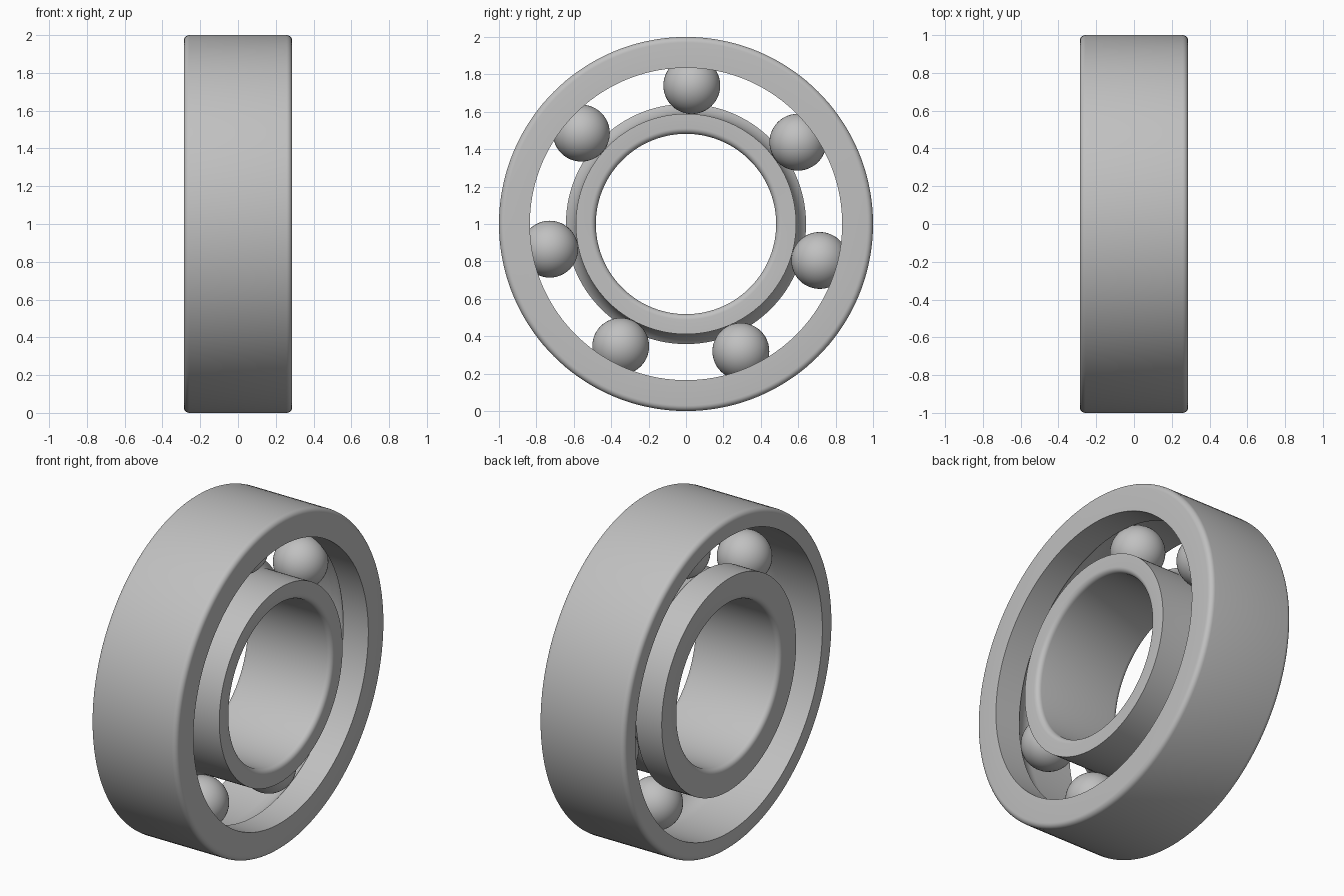
import bpy, bmesh
from math import sin, cos, pi, radians, asin
from mathutils import Vector, Matrix

cube = bpy.data.objects.get("Cube")
if cube:
    bpy.data.objects.remove(cube, do_unlink=True)

HALF = 0.287          # half width of both rings
FILLET = 0.03         # rounded outer rim and bore edges
BALL_R = 0.152
PITCH = 0.741         # radius of the circle of ball centres
BALLS = 7
SEGMENTS = 144

steel = bpy.data.materials.new("grey steel")
steel.use_nodes = True
grey = (0.53, 0.53, 0.53, 1)
steel.diffuse_color = grey
steel.node_tree.nodes["Principled BSDF"].inputs["Base Color"].default_value = grey


def add_object(name, mesh):
    obj = bpy.data.objects.new(name, mesh)
    bpy.context.collection.objects.link(obj)
    return obj


def fillet(sx, sr, radius):
    """Rounded corner at x = sx * HALF; sr is +1 for a rim, -1 for a bore."""
    cx, cr = sx * (HALF - FILLET), radius - sr * FILLET
    steps = [i / 6 * pi / 2 for i in range(7)]
    return [(cx + sx * FILLET * sin(a), cr + sr * FILLET * cos(a)) for a in steps]


def groove(side, sr, shoulder):
    """Race arc from the ball's middle plane out to a shoulder radius."""
    end = pi / 2 - asin(abs(shoulder - PITCH) / BALL_R)
    steps = [i / 10 * end for i in range(11)]
    return [(side * BALL_R * sin(a), PITCH + sr * BALL_R * cos(a)) for a in steps]


def lathe(name, profile):
    """Revolve a closed (x, radius) profile about the x axis through z = 1."""
    bm = bmesh.new()
    verts = [bm.verts.new((x, 0, r)) for x, r in profile]
    edges = [bm.edges.new((verts[i - 1], verts[i])) for i in range(len(verts))]
    bmesh.ops.spin(bm, geom=verts + edges, cent=(0, 0, 0), axis=(1, 0, 0),
                   angle=2 * pi, steps=SEGMENTS, use_duplicate=False)
    bmesh.ops.remove_doubles(bm, verts=bm.verts, dist=0.0005)
    bmesh.ops.recalc_face_normals(bm, faces=bm.faces)
    bmesh.ops.translate(bm, verts=bm.verts, vec=(0, 0, 1))
    mesh = bpy.data.meshes.new(name)
    bm.to_mesh(mesh)
    bm.free()
    mesh.materials.append(steel)
    return add_object(name, mesh)


# Outer ring: shoulder on the +x side, open on the -x side
outer = (fillet(-1, 1, 1.0)[::-1] + fillet(1, 1, 1.0)
         + [(HALF, 0.835)] + groove(1, 1, 0.835)[::-1]
         + [(-HALF, PITCH + BALL_R)])
parts = [lathe("outer_ring", outer)]

# Inner ring: shoulder on the -x side, open on the +x side
inner = (fillet(-1, -1, 0.482)[::-1] + fillet(1, -1, 0.482)
         + [(HALF, PITCH - BALL_R)] + groove(-1, -1, 0.642)
         + [(-HALF, 0.642)])
parts.append(lathe("inner_ring", inner))

# Balls share one mesh and sit evenly round the pitch circle
bm = bmesh.new()
bmesh.ops.create_uvsphere(bm, u_segments=48, v_segments=24, radius=BALL_R,
                          matrix=Matrix.Rotation(pi / 2, 4, "Y"))
ball_mesh = bpy.data.meshes.new("ball")
bm.to_mesh(ball_mesh)
bm.free()
ball_mesh.materials.append(steel)
for i in range(BALLS):
    a = radians(87.6) + i * 2 * pi / BALLS
    ball = add_object(f"ball_{i + 1}", ball_mesh)
    ball.location = Vector((0, PITCH * cos(a), 1 + PITCH * sin(a)))
    parts.append(ball)

# Smooth shading with crisp shoulders
bpy.ops.object.select_all(action="DESELECT")
for obj in parts[:3]:
    obj.select_set(True)
bpy.context.view_layer.objects.active = parts[0]
bpy.ops.object.shade_smooth_by_angle(angle=radians(30))
